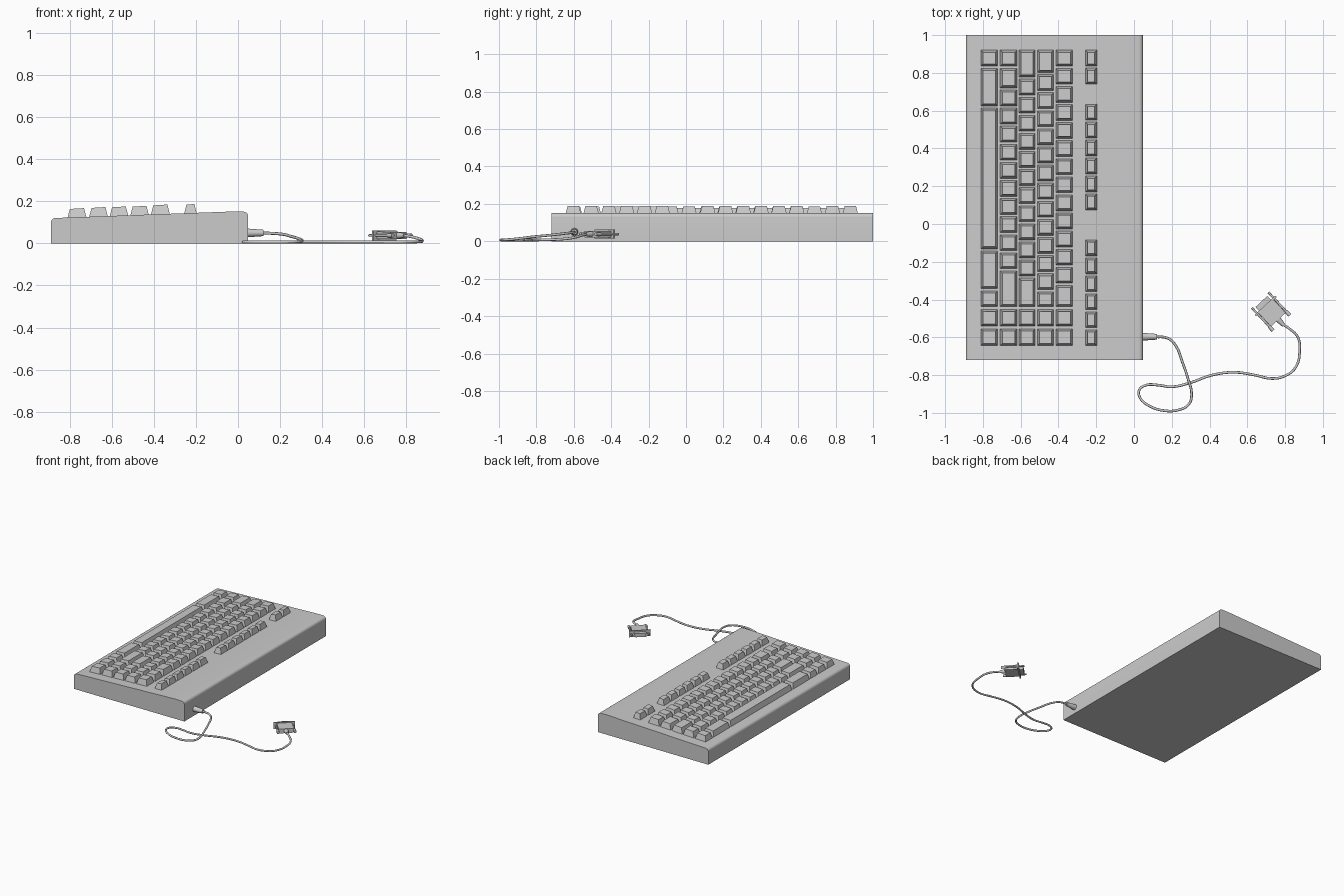
import bpy, bmesh, math
from mathutils import Vector, Matrix

if "Cube" in bpy.data.objects:
    bpy.data.objects.remove(bpy.data.objects["Cube"])


def finish(name, bm, smooth=False, matrix=None):
    bmesh.ops.recalc_face_normals(bm, faces=bm.faces)
    me = bpy.data.meshes.new(name)
    bm.to_mesh(me)
    bm.free()
    ob = bpy.data.objects.new(name, me)
    bpy.context.collection.objects.link(ob)
    if matrix:
        ob.matrix_world = matrix
    if smooth:
        bpy.ops.object.select_all(action='DESELECT')
        ob.select_set(True)
        bpy.context.view_layer.objects.active = ob
        bpy.ops.object.shade_smooth_by_angle(angle=math.radians(35))
    return ob


def add_frustum(bm, bottom, top):
    """Closed solid between two matching rings of points."""
    a = [bm.verts.new(p) for p in bottom]
    b = [bm.verts.new(p) for p in top]
    n = len(a)
    bm.faces.new(a[::-1])
    bm.faces.new(b)
    for i in range(n):
        bm.faces.new((a[i], a[(i + 1) % n], b[(i + 1) % n], b[i]))


def ring(x, r, n=16):
    return [(x, r * math.cos(2 * math.pi * i / n), r * math.sin(2 * math.pi * i / n)) for i in range(n)]


def rect(x, w, h):
    return [(x, -w / 2, -h / 2), (x, w / 2, -h / 2), (x, w / 2, h / 2), (x, -w / 2, h / 2)]


def deck_z(x):
    return 0.122 + (x + 0.86) * 0.036


# Case: side profile with rounded long edges, extruded along y
X0, X1 = -0.89, 0.048
profile = [(X0, 0), (X1, 0)]
for i in range(7):
    a = math.pi / 2 * i / 6
    profile.append((X1 - 0.022 + 0.022 * math.cos(a), 0.129 + 0.022 * math.sin(a)))
profile += [(-0.02, deck_z(-0.02))]
for i in range(7):
    a = math.pi / 2 * (1 + i / 6)
    profile.append((X0 + 0.022 + 0.022 * math.cos(a), 0.099 + 0.022 * math.sin(a)))
bm = bmesh.new()
add_frustum(bm, [(x, -0.72, z) for x, z in profile], [(x, 1.0, z) for x, z in profile])
finish("keyboard_case", bm, True)

# Key rows: name, x range, top height, key widths in units
U, Y_START = 0.0958, 0.926
rows = [
    ("space_row_keys", -0.812, -0.721, 0.165, [1, 2.2, 7.9, 2.2, 1]),
    ("lower_letter_keys", -0.709, -0.619, 0.170, [1, 1.2] + [1] * 10 + [2.1]),
    ("home_row_keys", -0.611, -0.522, 0.173, [1.6] + [1] * 11 + [1.7]),
    ("upper_letter_keys", -0.513, -0.424, 0.176, [1.35] + [1] * 12 + [0.95]),
    ("number_row_keys", -0.415, -0.324, 0.182, [1] * 13 + [1.3]),
]


def add_key(bm, x0, x1, y_hi, y_lo, top):
    g, s = 0.005, 0.012
    y0, y1 = y_lo + g, y_hi - g
    z0, z1 = deck_z(x0) - 0.004, deck_z(x1) - 0.004
    add_frustum(bm,
                [(x0, y0, z0), (x1, y0, z1), (x1, y1, z1), (x0, y1, z0)],
                [(x0 + s, y0 + s, top - 0.001), (x1 - s, y0 + s, top + 0.003),
                 (x1 - s, y1 - s, top + 0.003), (x0 + s, y1 - s, top - 0.001)])


for name, x0, x1, top, widths in rows:
    bm = bmesh.new()
    y = Y_START
    for w in widths:
        add_key(bm, x0, x1, y, y - w * U, top)
        y -= w * U
    # two extra columns at the right-hand end
    for y in (-0.447, -0.549):
        add_key(bm, x0, x1, y, y - 0.1, top)
    finish(name, bm)

# Function keys in three groups
bm = bmesh.new()
for start, count in ((0.926, 2), (0.64, 6), (-0.079, 6)):
    for i in range(count):
        y = start - i * 0.0952
        add_key(bm, -0.257, -0.196, y, y - 0.0952, 0.185)
finish("function_keys", bm)

# Cable strain relief on the case
bm = bmesh.new()
add_frustum(bm, ring(0.04, 0.021), ring(0.122, 0.015))
finish("cable_strain_relief", bm, True, Matrix.Translation((0, -0.597, 0.05)))

# Cable
path = [(0.11, -0.597, 0.05), (0.18, -0.605, 0.047), (0.222, -0.646, 0.042), (0.254, -0.725, 0.033),
        (0.286, -0.82, 0.024), (0.305, -0.9, 0.014), (0.29, -0.955, 0.009), (0.233, -0.985, 0.007),
        (0.16, -0.988, 0.007), (0.085, -0.965, 0.007), (0.032, -0.92, 0.007), (0.028, -0.878, 0.007),
        (0.065, -0.853, 0.007), (0.127, -0.853, 0.007), (0.2, -0.862, 0.007), (0.296, -0.841, 0.007),
        (0.413, -0.8, 0.007), (0.534, -0.785, 0.007), (0.64, -0.8, 0.007), (0.73, -0.818, 0.007),
        (0.8, -0.804, 0.007), (0.857, -0.757, 0.008), (0.877, -0.66, 0.012), (0.867, -0.598, 0.02),
        (0.825, -0.556, 0.032), (0.785, -0.53, 0.038)]
cu = bpy.data.curves.new("cable", 'CURVE')
cu.dimensions = '3D'
cu.bevel_depth = 0.007
cu.bevel_resolution = 2
cu.resolution_u = 4
cu.use_fill_caps = True
sp = cu.splines.new('BEZIER')
sp.bezier_points.add(len(path) - 1)
for p, co in zip(sp.bezier_points, path):
    p.co = co
    p.handle_left_type = p.handle_right_type = 'AUTO'
bpy.context.collection.objects.link(bpy.data.objects.new("cable", cu))

# Plug, built along local x and turned into place
M = Matrix.Translation((0.725, -0.464, 0.038)) @ Matrix.Rotation(math.atan2(0.73, -0.68), 4, 'Z')

bm = bmesh.new()
add_frustum(bm, rect(-0.058, 0.105, 0.034), rect(0.04, 0.108, 0.036))
finish("plug_hood", bm, False, M)

bm = bmesh.new()
add_frustum(bm, rect(0.036, 0.15, 0.048), rect(0.046, 0.15, 0.048))
finish("plug_flange", bm, False, M)

# D-shaped metal shell
d = [(-0.036, -0.014), (0.036, -0.014), (0.043, 0.014), (-0.043, 0.014)]
bm = bmesh.new()
add_frustum(bm, [(0.044, y, z) for y, z in d], [(0.074, y, z) for y, z in d])
finish("plug_shell", bm, False, M)

# Thumb screws on both sides
for side, s in (("left", 1), ("right", -1)):
    bm = bmesh.new()
    add_frustum(bm, ring(-0.082, 0.01, 12), ring(-0.05, 0.01, 12))
    add_frustum(bm, ring(-0.052, 0.006, 12), ring(0.084, 0.006, 12))
    finish(side + "_plug_screw", bm, True, M @ Matrix.Translation((0, s * 0.06, 0)))

bm = bmesh.new()
add_frustum(bm, ring(-0.056, 0.016), ring(-0.1, 0.01))
finish("plug_strain_relief", bm, True, M)
